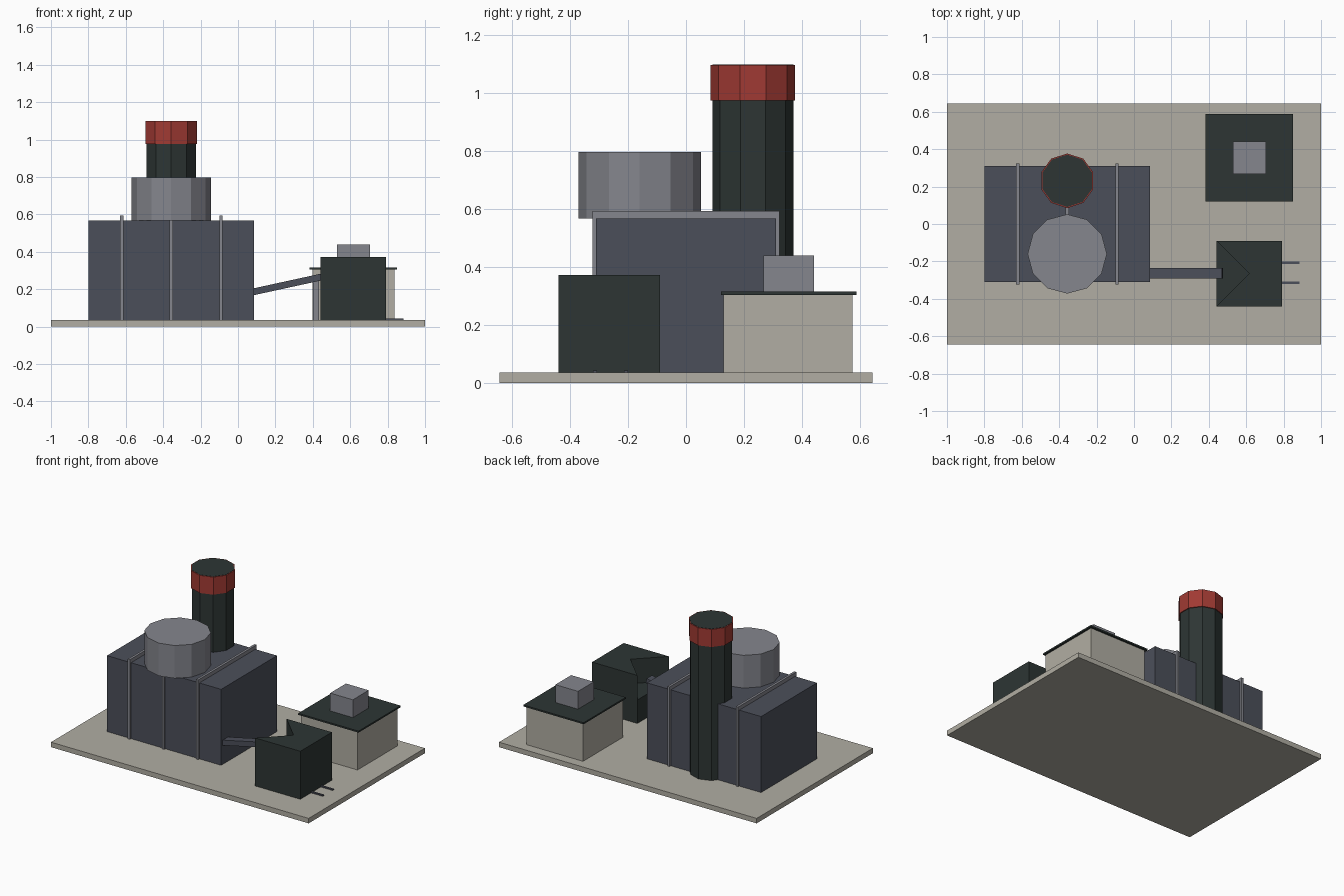
import bpy
import bmesh
from math import radians, atan2, hypot, cos, sin, tau

cube = bpy.data.objects.get("Cube")
if cube:
    bpy.data.objects.remove(cube, do_unlink=True)


def material(name, rgb):
    mat = bpy.data.materials.new(name)
    mat.use_nodes = True
    colour = (*rgb, 1)
    mat.diffuse_color = colour
    mat.node_tree.nodes["Principled BSDF"].inputs["Base Color"].default_value = colour
    return mat


concrete = material("concrete", (0.44, 0.423, 0.366))
slate = material("slate", (0.071, 0.078, 0.102))
steel = material("steel", (0.232, 0.237, 0.267))
charcoal = material("charcoal", (0.026, 0.036, 0.034))
red = material("red", (0.352, 0.042, 0.033))


def prism(name, outline, bottom, top, mat):
    """Extrude a flat outline upwards from bottom to top."""
    bm = bmesh.new()
    base = bm.faces.new([bm.verts.new((x, y, bottom)) for x, y in outline])
    result = bmesh.ops.extrude_face_region(bm, geom=[base])
    for item in result["geom"]:
        if isinstance(item, bmesh.types.BMVert):
            item.co.z = top
    bmesh.ops.recalc_face_normals(bm, faces=bm.faces)
    mesh = bpy.data.meshes.new(name)
    bm.to_mesh(mesh)
    bm.free()
    mesh.materials.append(mat)
    obj = bpy.data.objects.new(name, mesh)
    bpy.context.collection.objects.link(obj)
    return obj


def box(name, xs, ys, zs, mat):
    (x0, x1), (y0, y1) = xs, ys
    return prism(name, [(x0, y0), (x1, y0), (x1, y1), (x0, y1)], *zs, mat)


def drum(name, x, y, radius, sides, zs, mat):
    outline = [(x + radius * sin(tau * i / sides), y + radius * cos(tau * i / sides))
               for i in range(sides)]
    return prism(name, outline, *zs, mat)


GROUND = 0.035

# Ground slab
box("ground_slab", (-1, 1), (-0.645, 0.645), (0, GROUND), concrete)

# Main hall with three steel frames wrapped around it
box("main_hall", (-0.8, 0.086), (-0.31, 0.31), (GROUND, 0.568), slate)
for i, x in enumerate((-0.622, -0.357, -0.091)):
    box(f"hall_frame_{i + 1}", (x - 0.0085, x + 0.0085), (-0.323, 0.323),
        (GROUND, 0.594), steel)

# Roof tank
drum("roof_tank", -0.357, -0.16, 0.212, 12, (0.568, 0.798), steel)

# Chimney with a painted band; opposite vertices lie on the y axis
drum("chimney", -0.357, 0.231, 0.14, 10, (GROUND, 1.1), charcoal)
drum("chimney_band", -0.357, 0.231, 0.146, 10, (0.975, 1.0985), red)

# Small office
box("office_walls", (0.397, 0.837), (0.13, 0.575), (GROUND, 0.306), concrete)
box("office_roof", (0.383, 0.851), (0.121, 0.589), (0.304, 0.315), charcoal)
box("office_roof_vent", (0.529, 0.705), (0.267, 0.442), (0.315, 0.44), steel)

# Hopper with a wedge-shaped intake cut in its top
x0, x1, y0, y1 = 0.441, 0.792, -0.44, -0.09
box("hopper_base", (x0, x1), (y0, y1), (GROUND, 0.2), charcoal)
prism("hopper_top", [(x0, y0), (x1, y0), (x1, y1), (x0, y1), (0.617, -0.265)],
      0.2, 0.372, charcoal)

# Conveyor sloping from the hall up to the hopper, on one post
start, end = (0.06, 0.181), (0.473, 0.271)
run, rise = end[0] - start[0], end[1] - start[1]
conveyor = box("conveyor", (0, hypot(run, rise)), (-0.029, 0.029), (-0.018, 0.018), slate)
conveyor.location = (start[0], -0.263, start[1])
conveyor.rotation_euler.y = -atan2(rise, run)
box("conveyor_post", (0.4, 0.433), (-0.28, -0.247), (GROUND, 0.25), steel)

# Rails leaving the hopper
for name, y in (("left_rail", -0.207), ("right_rail", -0.315)):
    box(name, (0.78, 0.885), (y - 0.007, y + 0.007), (GROUND, 0.043), slate)
